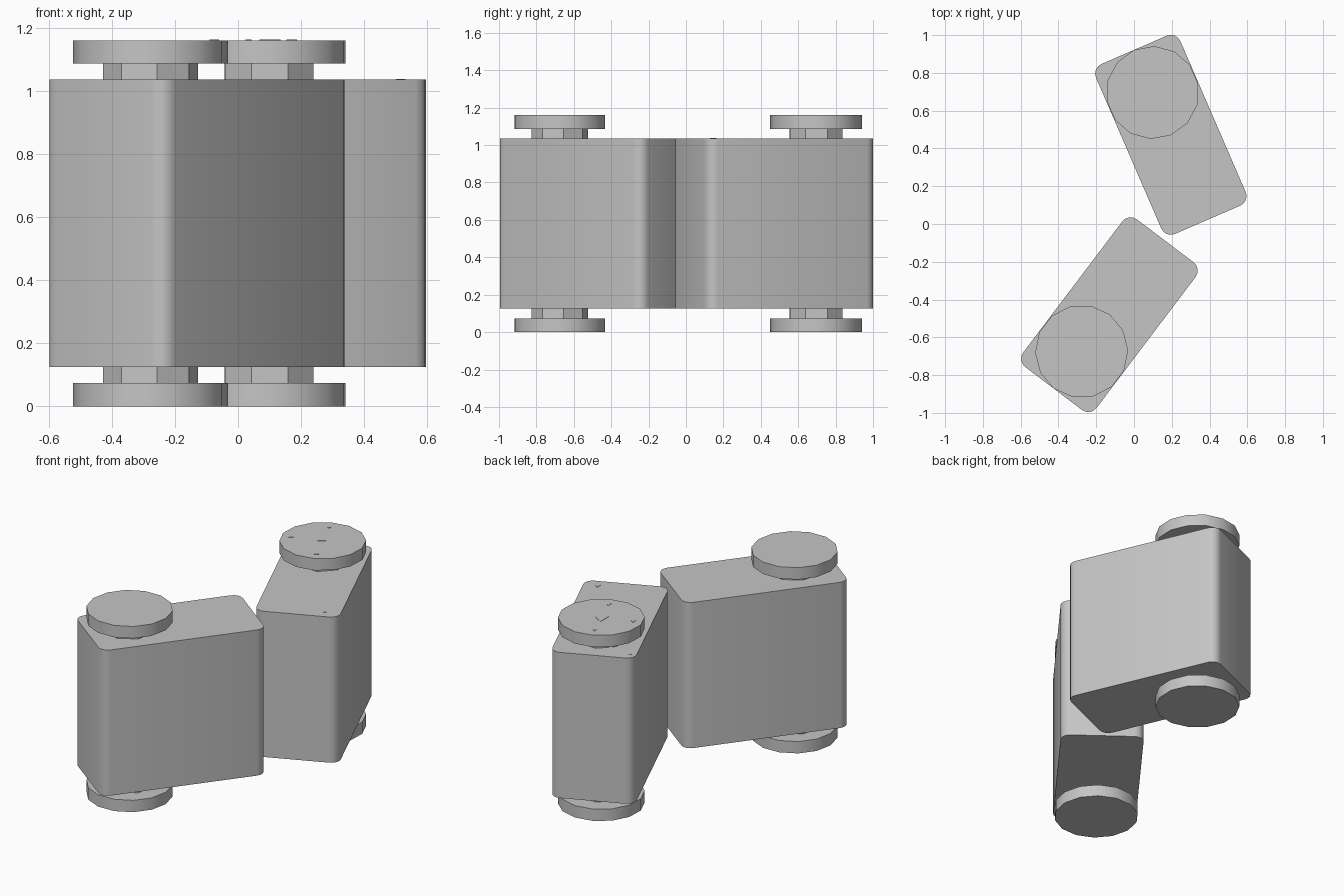
import bpy, bmesh
from math import cos, sin, pi, radians
from mathutils import Matrix

cube = bpy.data.objects.get("Cube")
if cube:
    bpy.data.objects.remove(cube, do_unlink=True)

GREY = (0.56, 0.56, 0.56)
mat = bpy.data.materials.new("plain grey")
mat.use_nodes = True
mat.diffuse_color = (*GREY, 1)
mat.node_tree.nodes["Principled BSDF"].inputs["Base Color"].default_value = (*GREY, 1)

LENGTH, WIDTH, CORNER = 0.98, 0.487, 0.055
BODY_LOW, BODY_HIGH, TOP = 0.125, 1.035, 1.16
CAP_R, CAP_H, NECK_R = 0.246, 0.074, 0.152
PIVOT = LENGTH / 2 - CAP_R


def prism(name, outline, low, high, place, smooth=False):
    """Extrude a flat outline between two heights and place it."""
    bm = bmesh.new()
    face = bm.faces.new([bm.verts.new((x, y, low)) for x, y in outline])
    top = bmesh.ops.extrude_face_region(bm, geom=[face])["geom"]
    bmesh.ops.translate(bm, vec=(0, 0, high - low),
                        verts=[v for v in top if isinstance(v, bmesh.types.BMVert)])
    bmesh.ops.recalc_face_normals(bm, faces=bm.faces)
    mesh = bpy.data.meshes.new(name)
    bm.to_mesh(mesh)
    bm.free()
    mesh.materials.append(mat)
    obj = bpy.data.objects.new(name, mesh)
    obj.matrix_world = place
    bpy.context.collection.objects.link(obj)
    if smooth:
        bpy.ops.object.select_all(action="DESELECT")
        obj.select_set(True)
        bpy.context.view_layer.objects.active = obj
        bpy.ops.object.shade_smooth_by_angle(angle=radians(35))


def polygon(radius, sides, cx=0, cy=0):
    return [(cx + radius * cos(2 * pi * i / sides),
             cy + radius * sin(2 * pi * i / sides)) for i in range(sides)]


def rounded_rectangle(length, width, r, steps=4):
    points = []
    for q, (sx, sy) in enumerate([(1, 1), (-1, 1), (-1, -1), (1, -1)]):
        for i in range(steps + 1):
            a = (q + i / steps) * pi / 2
            points.append((sx * (length / 2 - r) + r * cos(a),
                           sy * (width / 2 - r) + r * sin(a)))
    return points


def link(side, x, y, degrees):
    """One upright block with a capped pivot above and below its outer end."""
    place = Matrix.Translation((x, y, 0)) @ Matrix.Rotation(radians(degrees), 4, "Z")
    prism(side + "_block", rounded_rectangle(LENGTH, WIDTH, CORNER),
          BODY_LOW, BODY_HIGH, place, smooth=True)
    neck = polygon(NECK_R, 8, PIVOT)
    cap = polygon(CAP_R, 14, PIVOT)
    prism(side + "_lower_neck", neck, CAP_H - 0.01, BODY_LOW + 0.01, place)
    prism(side + "_upper_neck", neck, BODY_HIGH - 0.01, TOP - CAP_H + 0.01, place)
    prism(side + "_lower_cap", cap, 0, CAP_H, place, smooth=True)
    prism(side + "_upper_cap", cap, TOP - CAP_H, TOP, place, smooth=True)


link("back", 0.195, 0.472, 113.4)
link("front", -0.13, -0.48, 232.9)

# Small three-sided marks on the back pivot cap and block
cap_marks = [(0.09, 0.71, 0.045), (0.03, 0.86, 0.012), (-0.08, 0.635, 0.02), (0.165, 0.53, 0.022)]
block_marks = [(0.51, 0.145, 0.02), (-0.17, 0.79, 0.012)]
for part, marks, height in (("cap", cap_marks, TOP), ("block", block_marks, BODY_HIGH)):
    for x, y, r in marks:
        prism(part + "_mark", polygon(r, 3, x, y), height - 0.002, height + 0.002, Matrix())
